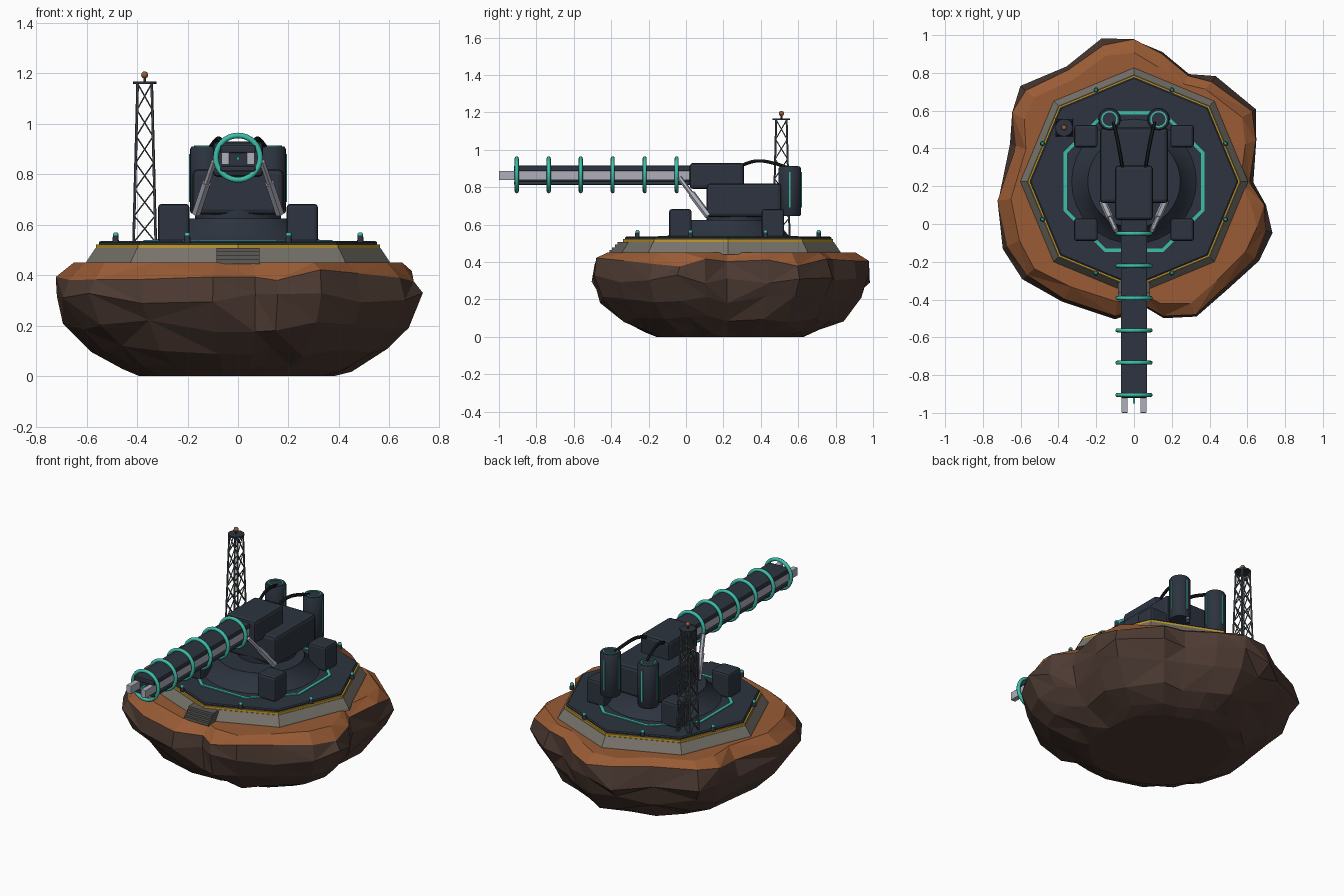
import bpy, bmesh, math, random
from mathutils import Vector

random.seed(4)
if "Cube" in bpy.data.objects:
    bpy.data.objects.remove(bpy.data.objects["Cube"], do_unlink=True)


def material(name, r, g, b):
    m = bpy.data.materials.new(name)
    m.use_nodes = True
    m.diffuse_color = (r, g, b, 1)
    m.node_tree.nodes["Principled BSDF"].inputs["Base Color"].default_value = (r, g, b, 1)
    return m


ORANGE = material("orange soil", .32, .105, .035)
BROWN = material("brown rock", .075, .043, .033)
CONCRETE = material("concrete", .19, .175, .15)
STEP = material("step grey", .11, .105, .095)
NAVY = material("dark navy plate", .026, .034, .050)
GOLD = material("gold trim", .55, .32, .02)
TEAL = material("teal glow", .045, .52, .40)
SILVER = material("silver rail", .42, .43, .50)
STEEL = material("lattice steel", .09, .10, .11)
BLACK = material("black cable", .010, .011, .013)
CY = .23  # centre of the platform along y


def mesh_object(name, bm, *mats):
    bmesh.ops.recalc_face_normals(bm, faces=bm.faces)
    me = bpy.data.meshes.new(name)
    bm.to_mesh(me)
    bm.free()
    ob = bpy.data.objects.new(name, me)
    bpy.context.collection.objects.link(ob)
    for m in mats:
        me.materials.append(m)
    return ob


def smooth(ob, degrees=40):
    bpy.ops.object.select_all(action="DESELECT")
    ob.select_set(True)
    bpy.context.view_layer.objects.active = ob
    bpy.ops.object.shade_smooth_by_angle(angle=math.radians(degrees))
    return ob


def lathe(name, mat, profile, segs, centre, turn=0, closed=False):
    """Turn a (radius, z) profile round a vertical axis; open ends are capped."""
    bm = bmesh.new()
    rings = []
    for r, z in profile:
        rings.append([bm.verts.new((centre[0] + r * math.cos(turn + math.tau * i / segs),
                                    centre[1] + r * math.sin(turn + math.tau * i / segs), z))
                      for i in range(segs)])
    pairs = list(zip(rings, rings[1:] + rings[:1])) if closed else list(zip(rings, rings[1:]))
    for a, b in pairs:
        for i in range(segs):
            j = (i + 1) % segs
            bm.faces.new((a[i], a[j], b[j], b[i]))
    if not closed:
        bm.faces.new(rings[0])
        bm.faces.new(rings[-1])
    ob = mesh_object(name, bm, mat)
    return smooth(ob) if segs > 10 else ob


def box(name, mat, x, y, z, bevel=0):
    bm = bmesh.new()
    bmesh.ops.create_cube(bm, size=1)
    for v in bm.verts:
        v.co = [(lo + hi) / 2 + c * (hi - lo) for c, (lo, hi) in zip(v.co, (x, y, z))]
    if bevel:
        bmesh.ops.bevel(bm, geom=bm.edges[:], offset=bevel, segments=2, profile=.5, affect="EDGES")
    return mesh_object(name, bm, mat)


def rods(name, mat, paths, radius, curved=False):
    """Round bars along one or more paths, turned into a mesh."""
    cu = bpy.data.curves.new(name, "CURVE")
    cu.dimensions = "3D"
    cu.bevel_depth, cu.bevel_resolution, cu.use_fill_caps = radius, 1, True
    for path in paths:
        sp = cu.splines.new("BEZIER" if curved else "POLY")
        pts = sp.bezier_points if curved else sp.points
        pts.add(len(path) - 1)
        for p, co in zip(pts, path):
            p.co = co if curved else (*co, 1)
            if curved:
                p.handle_left_type = p.handle_right_type = "AUTO"
    cu.materials.append(mat)
    ob = bpy.data.objects.new(name, cu)
    bpy.context.collection.objects.link(ob)
    bpy.ops.object.select_all(action="DESELECT")
    ob.select_set(True)
    bpy.context.view_layer.objects.active = ob
    bpy.ops.object.convert(target="MESH")
    return smooth(bpy.context.object, 50)


# Floating rock: rough outline scaled through rings, soil on top
outline = [(.64, .22), (.67, .45), (.65, .61), (.43, .78), (.30, .81), (.15, .91), (0, 1.0),
           (-.17, .98), (-.36, .84), (-.60, .73), (-.66, .60), (-.65, .42), (-.74, .12),
           (-.69, -.13), (-.60, -.30), (-.38, -.41), (-.10, -.50), (.07, -.46), (.16, -.51),
           (.34, -.51), (.50, -.37), (.67, -.20), (.74, -.05), (.70, .10)]
levels = [(0, .55), (.03, .67), (.10, .83), (.20, .94), (.31, 1.0), (.40, .975), (.45, .88)]
bm = bmesh.new()
rings = []
for k, (z, s) in enumerate(levels):
    ring = []
    rough = 0 if k in (0, 6) else 1
    for x, y in outline:
        d = Vector((x, y - CY))
        blend = max(0, .6 - z * 2)
        d = d.lerp(d.normalized() * .70, blend) * (s + rough * random.uniform(-.035, .012))
        dz = rough * random.uniform(-.025, .025) * (.5 if k == 1 else 1)
        ring.append(bm.verts.new((d.x, d.y + CY, z + dz)))
    rings.append(ring)
n = len(outline)
for k, (a, b) in enumerate(zip(rings, rings[1:])):
    for i in range(n):
        j = (i + 1) % n
        if random.random() < .5:
            tris = ((a[i], a[j], b[j]), (a[i], b[j], b[i]))
        else:
            tris = ((a[i], a[j], b[i]), (a[j], b[j], b[i]))
        for t in tris:
            bm.faces.new(t).material_index = int(k == 5)
bm.faces.new(rings[0])
bm.faces.new(rings[-1]).material_index = 1
mesh_object("floating_rock", bm, BROWN, ORANGE)

# Octagonal platform
mid = (0, CY - .005)
lathe("concrete_base", CONCRETE, [(.605, .44), (.60, .455), (.565, .508)], 8, mid)
lathe("gold_band", GOLD, [(.562, .505), (.562, .522)], 8, mid)
lathe("deck", NAVY, [(.552, .52), (.552, .53), (.545, .535)], 8, mid)
lathe("deck_light_ring", TEAL, [(.385, .533), (.405, .533), (.405, .540), (.385, .540)],
      8, mid, math.pi / 8, True)
for i in range(4):
    box("front_step", STEP, (-.085, .085), (-.41 + i * .015, -.31), (.445, .463 + i * .015))

# Edge bollards with glowing caps
for i in range(8):
    a = math.pi / 8 + i * math.pi / 4
    p = (.525 * math.cos(a), mid[1] + .525 * math.sin(a))
    lathe("bollard", NAVY, [(.013, .53), (.011, .558)], 12, p)
    lathe("bollard_cap", TEAL, [(.011, .558), (.011, .564), (.006, .570)], 12, p)

# Turret base and corner boxes
lathe("turret_base", NAVY, [(.33, .535), (.31, .55), (.25, .61), (.245, .625)], 32, mid)
lathe("turret_neck", NAVY, [(.17, .62), (.17, .66)], 32, (0, .28))
for s in (-1, 1):
    for y in (-.03, .465):
        box("corner_box", NAVY, (s * .255 - .062, s * .255 + .062), (y - .06, y + .06), (.53, .683), .014)

# Turret body and gun housing
box("turret_body", NAVY, (-.18, .18), (.11, .51), (.64, .82), .02)
box("gun_housing", NAVY, (-.10, .10), (.02, .31), (.79, .93), .018)

# Rear power cells with glowing strips, cables and struts
for s in (-1, 1):
    c = (s * .13, .555)
    lathe("power_cell", NAVY, [(.054, .645), (.06, .653), (.06, .90), (.054, .91)], 24, c)
    lathe("cell_light_ring", TEAL, [(.036, .908), (.044, .908), (.044, .914), (.036, .914)], 24, c, 0, True)
    for a in (0, .5 * math.pi, math.pi):
        px, py = c[0] + .06 * math.cos(a), c[1] + .06 * math.sin(a)
        box("cell_light_strip", TEAL, (px - .004, px + .004), (py - .004, py + .004), (.69, .88))
    rods("cable", BLACK, [[(s * .06, .29, .915), (s * .075, .38, .94), (s * .095, .48, .925),
                           (s * .11, .54, .905)]], .010, True)
    rods("strut_sleeve", SILVER, [[(s * .165, .12, .645), (s * .125, .03, .765)]], .019)
    rods("strut_rod", SILVER, [[(s * .13, .04, .75), (s * .095, -.035, .85)]], .013)

# Rail gun barrel
box("barrel_top_plate", NAVY, (-.07, .07), (-.92, .04), (.885, .915), .006)
box("barrel_bottom_plate", NAVY, (-.07, .07), (-.92, .04), (.812, .832), .006)
box("barrel_core", NAVY, (-.034, .034), (-.91, .04), (.825, .89))
box("muzzle_emitter", TEAL, (-.006, .006), (-.95, -.90), (.857, .869))
for s in (-1, 1):
    box("rail", SILVER, (s * .05 - .016, s * .05 + .016), (-1, .04), (.838, .887), .003)
for i in range(6):
    bpy.ops.mesh.primitive_torus_add(major_radius=.088, minor_radius=.011, major_segments=32,
                                     minor_segments=8, location=(0, -.905 + i * .171, .866),
                                     rotation=(math.pi / 2, 0, 0))
    coil = bpy.context.object
    coil.name = "coil_ring"
    coil.data.materials.append(TEAL)
    smooth(coil, 60)

# Lattice mast with crossed braces and a lamp
MX, MY, TOP, STAGES = -.37, .51, 1.16, 6


def mast_point(corner, stage):
    t = stage / STAGES
    h = .044 - .016 * t
    dx, dy = ((-1, -1), (1, -1), (1, 1), (-1, 1))[corner % 4]
    return (MX + dx * h, MY + dy * h, .53 + (TOP - .53) * t)


rods("mast_legs", STEEL, [[mast_point(c, 0), mast_point(c, STAGES)] for c in range(4)], .0055)
braces = []
for c in range(4):
    for k in range(STAGES):
        braces += [[mast_point(c, k), mast_point(c + 1, k + 1)],
                   [mast_point(c + 1, k), mast_point(c, k + 1)]]
rods("mast_braces", STEEL, braces, .0032)
lathe("mast_platform", NAVY, [(.047, 1.158), (.047, 1.168)], 12, (MX, MY))
lathe("lamp_stem", NAVY, [(.005, 1.165), (.005, 1.185)], 12, (MX, MY))
bpy.ops.mesh.primitive_uv_sphere_add(segments=16, ring_count=8, radius=.014, location=(MX, MY, 1.194))
lamp = bpy.context.object
lamp.name = "mast_lamp"
lamp.data.materials.append(ORANGE)
smooth(lamp, 60)
